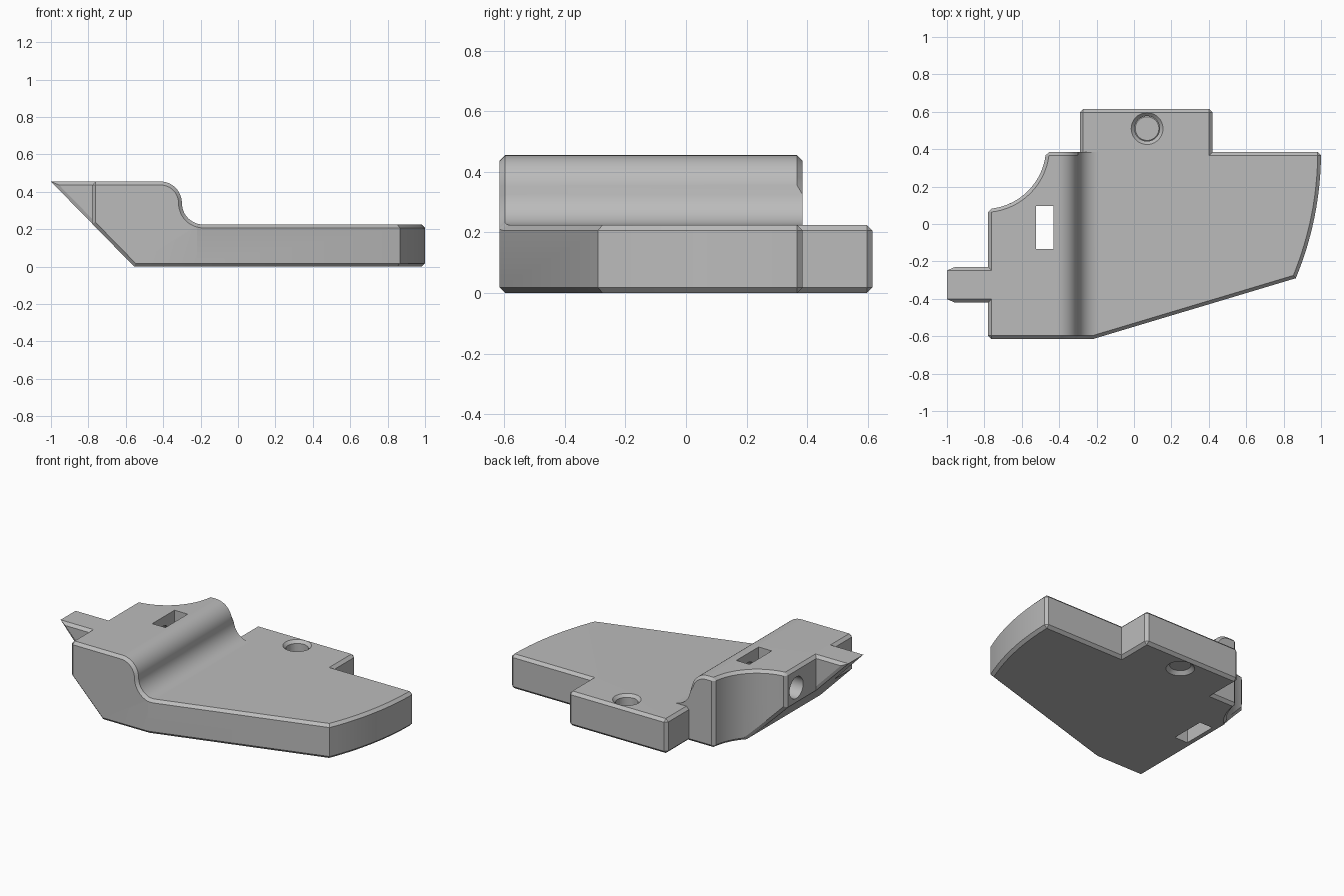
import bpy, bmesh
from math import sin, cos, pi, radians, degrees, atan2
from mathutils import Matrix, Vector

default = bpy.data.objects.get("Cube")
if default:
    bpy.data.objects.remove(default, do_unlink=True)

LOW, HIGH, BACK = 0.225, 0.455, 0.385
CHAMFER = 0.018


def arc(cx, cy, r, start, end, n):
    """Points on an arc, angles in degrees."""
    angles = [radians(start + (end - start) * i / n) for i in range(n + 1)]
    return [(cx + r * cos(a), cy + r * sin(a)) for a in angles]


def finish(bm, name):
    bmesh.ops.recalc_face_normals(bm, faces=bm.faces)
    mesh = bpy.data.meshes.new(name)
    bm.to_mesh(mesh)
    bm.free()
    ob = bpy.data.objects.new(name, mesh)
    bpy.context.collection.objects.link(ob)
    return ob


def prism(name, points, to_3d, depth):
    """Extrude a closed outline along a vector."""
    bm = bmesh.new()
    face = bm.faces.new([bm.verts.new(to_3d(u, v)) for u, v in points])
    extruded = bmesh.ops.extrude_face_region(bm, geom=[face])["geom"]
    moved = [g for g in extruded if isinstance(g, bmesh.types.BMVert)]
    bmesh.ops.translate(bm, verts=moved, vec=Vector(depth))
    return finish(bm, name)


def box(name, lo, hi):
    corners = [(lo[0], lo[1]), (hi[0], lo[1]), (hi[0], hi[1]), (lo[0], hi[1])]
    return prism(name, corners, lambda x, y: (x, y, lo[2]), (0, 0, hi[2] - lo[2]))


def cone(name, r1, r2, depth, centre, axis="Z"):
    bm = bmesh.new()
    turn = Matrix.Rotation(pi / 2, 4, "Y") if axis == "X" else Matrix()
    bmesh.ops.create_cone(bm, cap_ends=True, segments=40, radius1=r1, radius2=r2,
                          depth=depth, matrix=Matrix.Translation(centre) @ turn)
    return finish(bm, name)


def combine(ob, other, operation):
    """Apply a boolean and throw the helper away."""
    mod = ob.modifiers.new("Boolean", "BOOLEAN")
    mod.operation, mod.object, mod.solver = operation, other, "EXACT"
    graph = bpy.context.evaluated_depsgraph_get()
    mesh = bpy.data.meshes.new_from_object(ob.evaluated_get(graph))
    ob.modifiers.clear()
    ob.data = mesh
    bpy.data.objects.remove(other, do_unlink=True)


# Plan outline with tongue, back tab, curved end and scooped corner
end_angle = degrees(atan2(-0.675, 1.62))
plan = [(-1.1, -0.42), (-0.78, -0.42), (-0.78, -0.615), (-0.22, -0.615)]
plan += arc(-0.755, BACK, 1.755, end_angle, 0, 16)
plan += [(0.42, BACK), (0.42, 0.615), (-0.29, 0.615), (-0.29, BACK)]
plan += arc(-0.8, 0.41, 0.33, -4.4, -86.5, 14)
plan[-1] = (-0.78, plan[-1][1])
plan += [(-0.78, -0.23), (-1.1, -0.23)]
body = prism("stepped_plate", plan, lambda x, y: (x, y, -0.2), (0, 0, 1))

# Side profile with slanted underside and S-shaped step
r = (HIGH - LOW) / 2
side = [(-1, HIGH), (-0.555, 0), (1.2, 0), (1.2, LOW)]
side += arc(-0.3 + r, LOW + r, r, 270, 180, 12)
side += arc(-0.3 - r, LOW + r, r, 0, 90, 12)[1:]
combine(body, prism("profile", side, lambda x, z: (x, -1, z), (0, 2, 0)), "INTERSECT")

# Keep the back tab flat
combine(body, box("tab_trim", (-0.6 + 0.305, BACK, LOW), (0, 0.8, 0.7)), "DIFFERENCE")

# Chamfer the square outer edges
bm = bmesh.new()
bm.from_mesh(body.data)
bmesh.ops.remove_doubles(bm, verts=bm.verts, dist=0.0005)
bmesh.ops.dissolve_limit(bm, angle_limit=radians(0.2), verts=bm.verts, edges=bm.edges)


def wants_chamfer(e):
    if len(e.link_faces) != 2 or not e.is_convex or e.calc_face_angle() < radians(53):
        return False
    mid = (e.verts[0].co + e.verts[1].co) / 2
    tip = all(v.co.x < -0.99 for v in e.verts)
    step_end = abs(mid.y - BACK) < 0.01 and -0.31 < mid.x < -0.15 and 0.2 < mid.z < 0.35
    return not tip and not step_end


bmesh.ops.bevel(bm, geom=[e for e in bm.edges if wants_chamfer(e)], offset=CHAMFER,
                offset_type="OFFSET", segments=1, profile=0.5, affect="EDGES",
                clamp_overlap=False)
bm.to_mesh(body.data)
bm.free()

# Countersunk screw hole, slot, and cross bore into the slot
hx, hy = 0.07, 0.51
cutters = [
    cone("screw_hole", 0.067, 0.067, 1, (hx, hy, 0.1)),
    cone("top_sink", 0.063, 0.089, 0.026, (hx, hy, LOW - 0.009)),
    cone("bottom_sink", 0.089, 0.063, 0.026, (hx, hy, 0.009)),
    box("slot", (-0.525, -0.135, -0.2), (-0.43, 0.095, 0.7)),
    cone("cross_bore", 0.07, 0.07, 0.5, (-0.62, -0.025, 0.325), "X"),
]
for cutter in cutters:
    combine(body, cutter, "DIFFERENCE")

# Colour and shading
grey = bpy.data.materials.new("plain_grey")
grey.use_nodes = True
colour = (0.5, 0.5, 0.5, 1)
grey.diffuse_color = colour
grey.node_tree.nodes["Principled BSDF"].inputs["Base Color"].default_value = colour
body.data.materials.clear()
body.data.materials.append(grey)
for p in body.data.polygons:
    p.material_index = 0
bpy.ops.object.select_all(action="DESELECT")
body.select_set(True)
bpy.context.view_layer.objects.active = body
bpy.ops.object.shade_smooth_by_angle(angle=radians(25))
